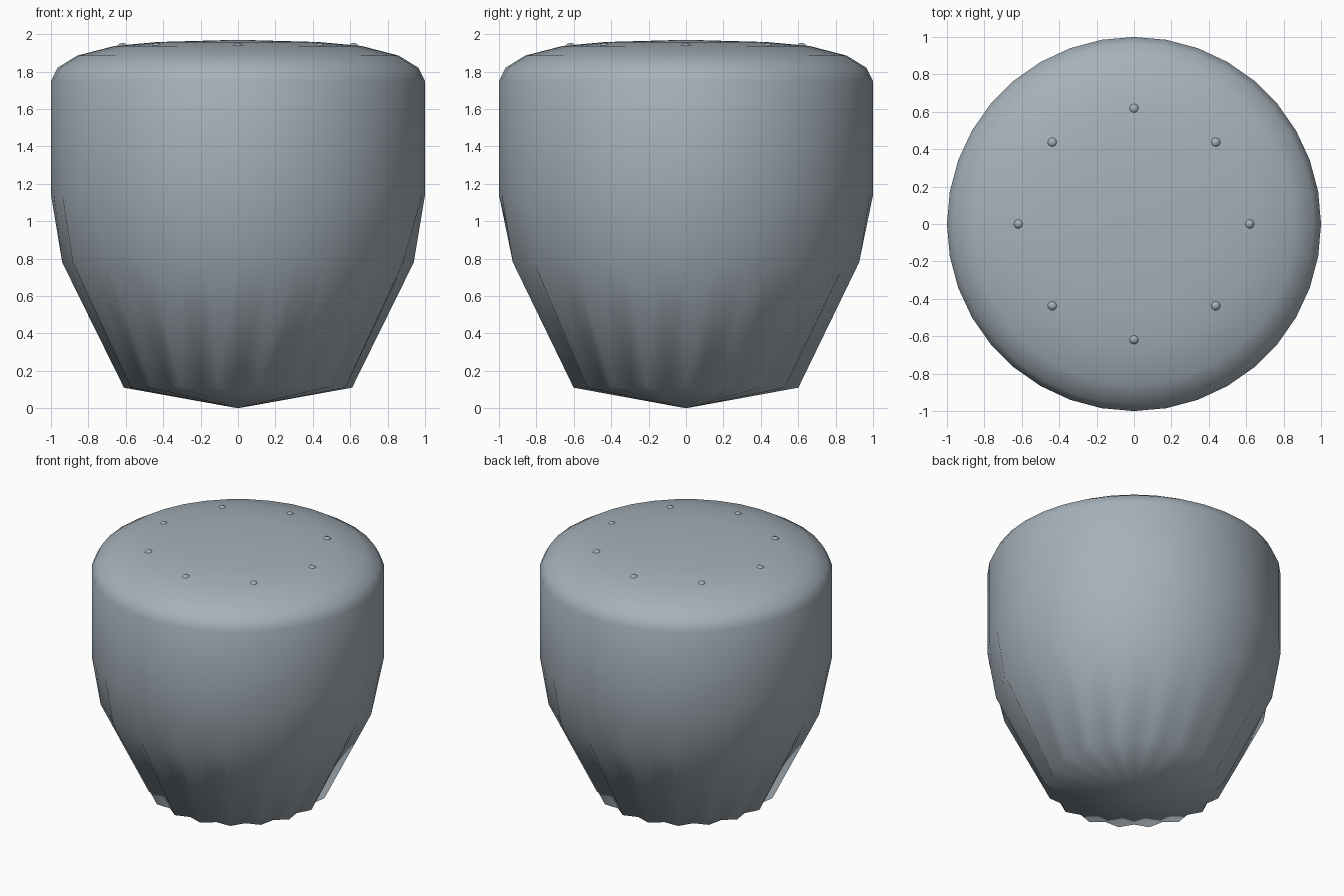
import bpy, bmesh
from math import sin, cos, pi

if "Cube" in bpy.data.objects:
    bpy.data.objects.remove(bpy.data.objects["Cube"])

grey = bpy.data.materials.new("blue_grey")
grey.diffuse_color = (0.38, 0.44, 0.49, 1)
grey.use_nodes = True
grey.node_tree.nodes["Principled BSDF"].inputs["Base Color"].default_value = grey.diffuse_color


def finish(name, bm):
    bmesh.ops.recalc_face_normals(bm, faces=bm.faces)
    for f in bm.faces:
        f.smooth = True
    me = bpy.data.meshes.new(name)
    bm.to_mesh(me)
    bm.free()
    me.materials.append(grey)
    ob = bpy.data.objects.new(name, me)
    bpy.context.collection.objects.link(ob)
    return ob


# Body: 36-sided turned profile, ridges and valleys alternate on the lower part
SIDES = 36
profile = [  # ridge radius, valley radius, z
    (0.61, 0.565, 0.11), (0.94, 0.905, 0.78), (1, 1, 1.14), (1, 1, 1.75),
    (0.965, 0.965, 1.82), (0.86, 0.86, 1.885), (0.66, 0.66, 1.937),
    (0.43, 0.43, 1.958)]
bm = bmesh.new()
rings = []
for ridge, valley, z in profile:
    ring = []
    for i in range(SIDES):
        r = valley if i % 2 else ridge
        a = 2 * pi * i / SIDES
        ring.append(bm.verts.new((r * cos(a), r * sin(a), z)))
    rings.append(ring)
bottom = bm.verts.new((0, 0, 0))
top = bm.verts.new((0, 0, 1.97))
for i in range(SIDES):
    j = (i + 1) % SIDES
    for lo, hi in zip(rings, rings[1:]):
        bm.faces.new((lo[i], lo[j], hi[j], hi[i]))
    bm.faces.new((bottom, rings[0][j], rings[0][i]))
    bm.faces.new((top, rings[-1][i], rings[-1][j]))
finish("fluted_body", bm)

# Eight small studs in a circle on the top
for k in range(8):
    bm = bmesh.new()
    bmesh.ops.create_uvsphere(bm, u_segments=8, v_segments=6, radius=0.03)
    stud = finish("top_stud", bm)
    a = k * pi / 4
    stud.location = (0.617 * cos(a), 0.617 * sin(a), 1.924)
